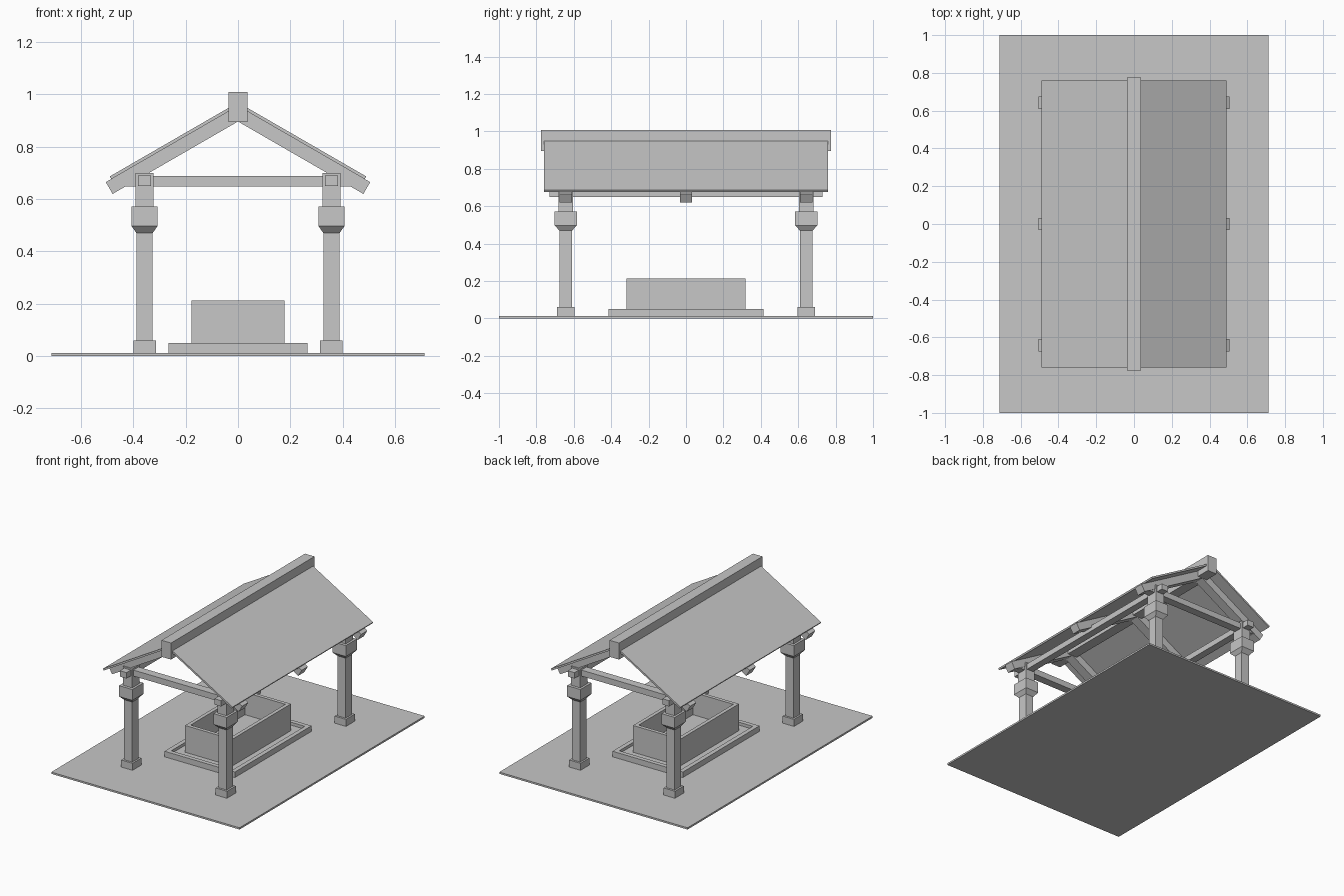
import bpy
import bmesh
import math

if "Cube" in bpy.data.objects:
    bpy.data.objects.remove(bpy.data.objects["Cube"])

GREY = (0.57, 0.57, 0.57, 1)
stone = bpy.data.materials.new("plain grey")
stone.use_nodes = True
stone.diffuse_color = GREY
stone.node_tree.nodes["Principled BSDF"].inputs["Base Color"].default_value = GREY

PITCH = math.radians(30)
POST_X, POST_Y = 0.357, 0.643


def finish(name, bm):
    bmesh.ops.recalc_face_normals(bm, faces=bm.faces)
    mesh = bpy.data.meshes.new(name)
    bm.to_mesh(mesh)
    bm.free()
    mesh.materials.append(stone)
    obj = bpy.data.objects.new(name, mesh)
    bpy.context.collection.objects.link(obj)
    return obj


def stack(name, x, y, levels):
    """Rectangular rings (z, half x, half y) joined upward and capped."""
    bm = bmesh.new()
    rings = [[bm.verts.new((x + sx * hx, y + sy * hy, z))
              for sx, sy in ((-1, -1), (1, -1), (1, 1), (-1, 1))]
             for z, hx, hy in levels]
    bm.faces.new(rings[0])
    bm.faces.new(rings[-1])
    for low, high in zip(rings, rings[1:]):
        for i in range(4):
            j = (i + 1) % 4
            bm.faces.new((low[i], low[j], high[j], high[i]))
    return finish(name, bm)


def box(name, x, y, hx, hy, z0, z1):
    return stack(name, x, y, [(z0, hx, hy), (z1, hx, hy)])


def tub(name, hx, hy, z0, z1, rim, floor):
    """Open box with a rim, the inside reaching down to the floor height."""
    return stack(name, 0, 0, [(z0, hx, hy), (z1, hx, hy),
                              (z1, hx - rim, hy - rim),
                              (floor, hx - rim, hy - rim)])


def sloped(name, side, apex, reach, thick, y, half_y):
    """Pitched bar or slab running from the ridge line down to the eave."""
    eave = apex - reach * math.tan(PITCH)
    profile = [(0, apex), (reach, eave),
               (reach - thick * math.sin(PITCH), eave - thick * math.cos(PITCH)),
               (0, apex - thick / math.cos(PITCH))]
    bm = bmesh.new()
    face = bm.faces.new([bm.verts.new((side * x, y - half_y, z)) for x, z in profile])
    new = bmesh.ops.extrude_face_region(bm, geom=[face])["geom"]
    bmesh.ops.translate(bm, vec=(0, 2 * half_y, 0),
                        verts=[v for v in new if isinstance(v, bmesh.types.BMVert)])
    return finish(name, bm)


# Ground slab, basin and its kerb
box("ground_slab", 0, 0, 0.712, 1.0, 0, 0.012)
tub("basin_kerb", 0.266, 0.414, 0, 0.05, 0.03, 0.03)
tub("basin", 0.178, 0.318, 0.02, 0.213, 0.025, 0.06)

# Posts with foot blocks and flared capitals
for sx, side in ((-1, "right"), (1, "left")):
    for sy, end in ((-1, "front"), (1, "back")):
        x, y = sx * POST_X, sy * POST_Y
        tag = f"{end}_{side}"
        box(f"post_foot_{tag}", x, y, 0.043, 0.048, 0, 0.06)
        stack(f"post_{tag}", x, y, [
            (0.06, 0.031, 0.034), (0.47, 0.031, 0.034),
            (0.497, 0.05, 0.06), (0.571, 0.05, 0.06),
            (0.571, 0.035, 0.04), (0.7, 0.035, 0.04)])

# Beams along and across the post tops
for sx, side in ((-1, "right"), (1, "left")):
    box(f"long_beam_{side}", sx * POST_X, 0, 0.025, 0.73, 0.65, 0.69)
for sy, end in ((-1, "front"), (1, "back")):
    box(f"tie_beam_{end}", 0, sy * POST_Y, 0.43, 0.028, 0.647, 0.688)

# Rafters, roof slabs and ridge
for sx, side in ((-1, "right"), (1, "left")):
    for y, place in ((-POST_Y, "front"), (0, "middle"), (POST_Y, "back")):
        sloped(f"rafter_{place}_{side}", sx, 0.956, 0.505, 0.052, y, 0.033)
    sloped(f"roof_slab_{side}", sx, 0.969, 0.49, 0.012, 0, 0.76)
box("ridge_beam", 0, 0, 0.036, 0.775, 0.895, 1.008)
